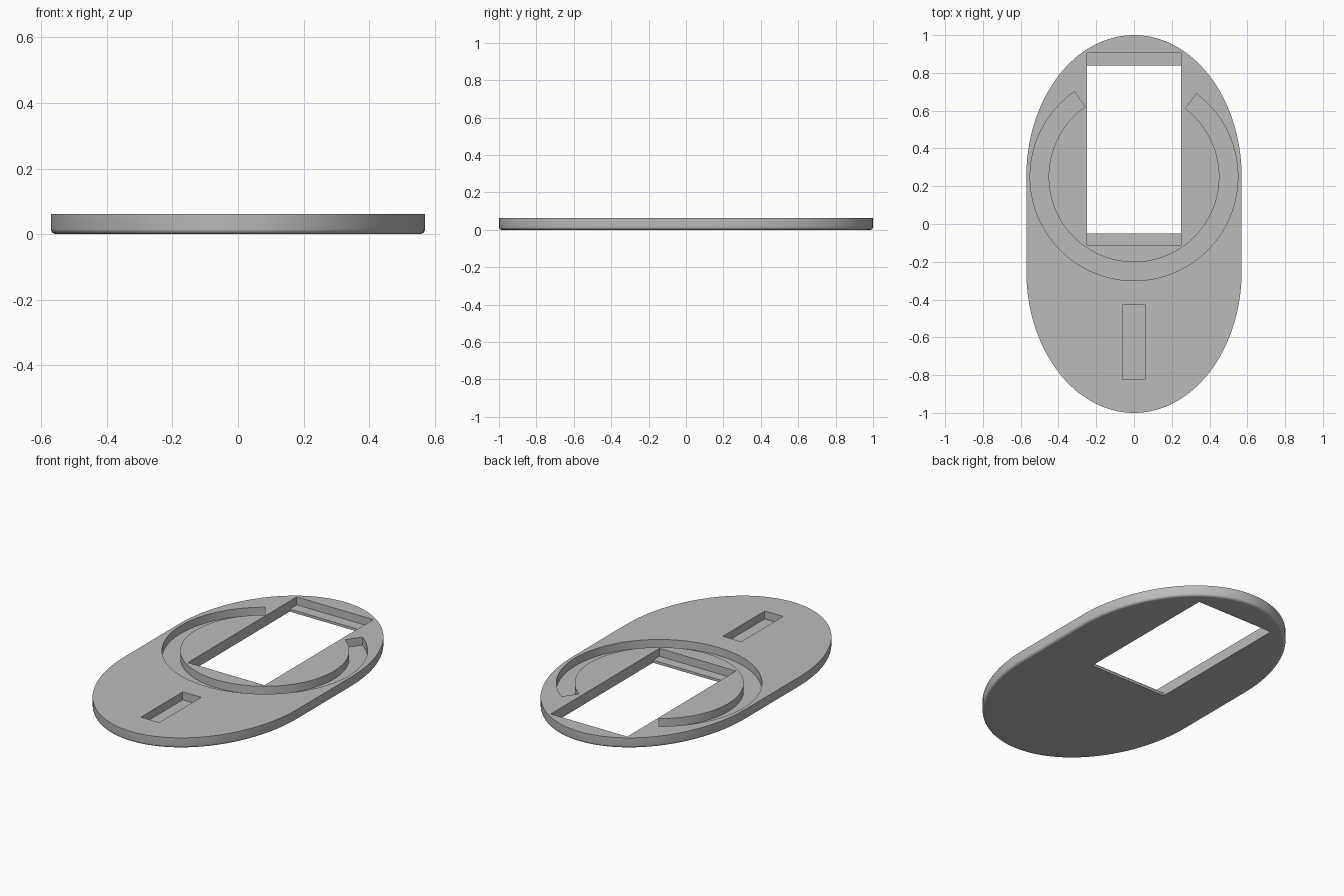
import bpy, bmesh
from math import sin, cos, pi, radians

if "Cube" in bpy.data.objects:
    bpy.data.objects.remove(bpy.data.objects["Cube"])

HEIGHT = 0.062
FLOOR = 0.015      # level of recess floors
OVER = 0.2         # cutters reach above the top

grey = bpy.data.materials.new("plain grey")
grey.use_nodes = True
grey.diffuse_color = (0.5, 0.5, 0.5, 1)
grey.node_tree.nodes["Principled BSDF"].inputs["Base Color"].default_value = (0.5, 0.5, 0.5, 1)


def prism(name, outline, z0, z1, fillet=0):
    """Extrude a flat outline, optionally rounding its bottom rim."""
    bm = bmesh.new()
    base = bm.faces.new([bm.verts.new((x, y, z0)) for x, y in outline])
    top = bmesh.ops.extrude_face_region(bm, geom=[base], use_keep_orig=True)["geom"]
    bmesh.ops.translate(bm, verts=[v for v in top if isinstance(v, bmesh.types.BMVert)],
                        vec=(0, 0, z1 - z0))
    bmesh.ops.recalc_face_normals(bm, faces=bm.faces)
    if fillet:
        rim = [e for e in bm.edges if all(abs(v.co.z - z0) < 1e-5 for v in e.verts)]
        bmesh.ops.bevel(bm, geom=rim, offset=fillet, segments=5, profile=0.5, affect="EDGES")
    mesh = bpy.data.meshes.new(name)
    bm.to_mesh(mesh)
    bm.free()
    mesh.materials.append(grey)
    obj = bpy.data.objects.new(name, mesh)
    bpy.context.collection.objects.link(obj)
    return obj


def rect(x, y0, y1):
    return [(-x, y0), (x, y0), (x, y1), (-x, y1)]


def arc(radius, start, end, n=96):
    angles = [radians(start + (end - start) * i / n) for i in range(n + 1)]
    return [(radius * cos(a), 0.25 + radius * sin(a)) for a in angles]


# Plate: two half ellipses joined by straight sides
N = 64
half = [(0.57 * cos(pi * i / N), 0.25 + 0.75 * sin(pi * i / N)) for i in range(N + 1)]
plate = prism("base_plate", half + [(-x, -y) for x, y in half], 0, HEIGHT, 0.016)

# Window with end ledges, ring groove and small slot
cutters = [
    prism("window_cutter", rect(0.25, -0.05, 0.84), -OVER, OVER),
    prism("ledge_cutter", rect(0.25, -0.11, 0.905), FLOOR, OVER),
    prism("groove_cutter", arc(0.55, 125, 413) + arc(0.452, 413, 125), FLOOR, OVER),
    prism("slot_cutter", rect(0.06, -0.82, -0.43), FLOOR, OVER),
]
for cutter in cutters:
    cutter.hide_render = True
    mod = plate.modifiers.new(cutter.name, "BOOLEAN")
    mod.operation = "DIFFERENCE"
    mod.solver = "EXACT"
    mod.object = cutter

# Apply the cuts and discard the cutters
bpy.context.view_layer.update()
graph = bpy.context.evaluated_depsgraph_get()
result = bpy.data.meshes.new_from_object(plate.evaluated_get(graph))
plate.modifiers.clear()
plate.data = result
for cutter in cutters:
    bpy.data.objects.remove(cutter)

bpy.ops.object.select_all(action="DESELECT")
plate.select_set(True)
bpy.context.view_layer.objects.active = plate
bpy.ops.object.shade_smooth_by_angle(angle=radians(30))
